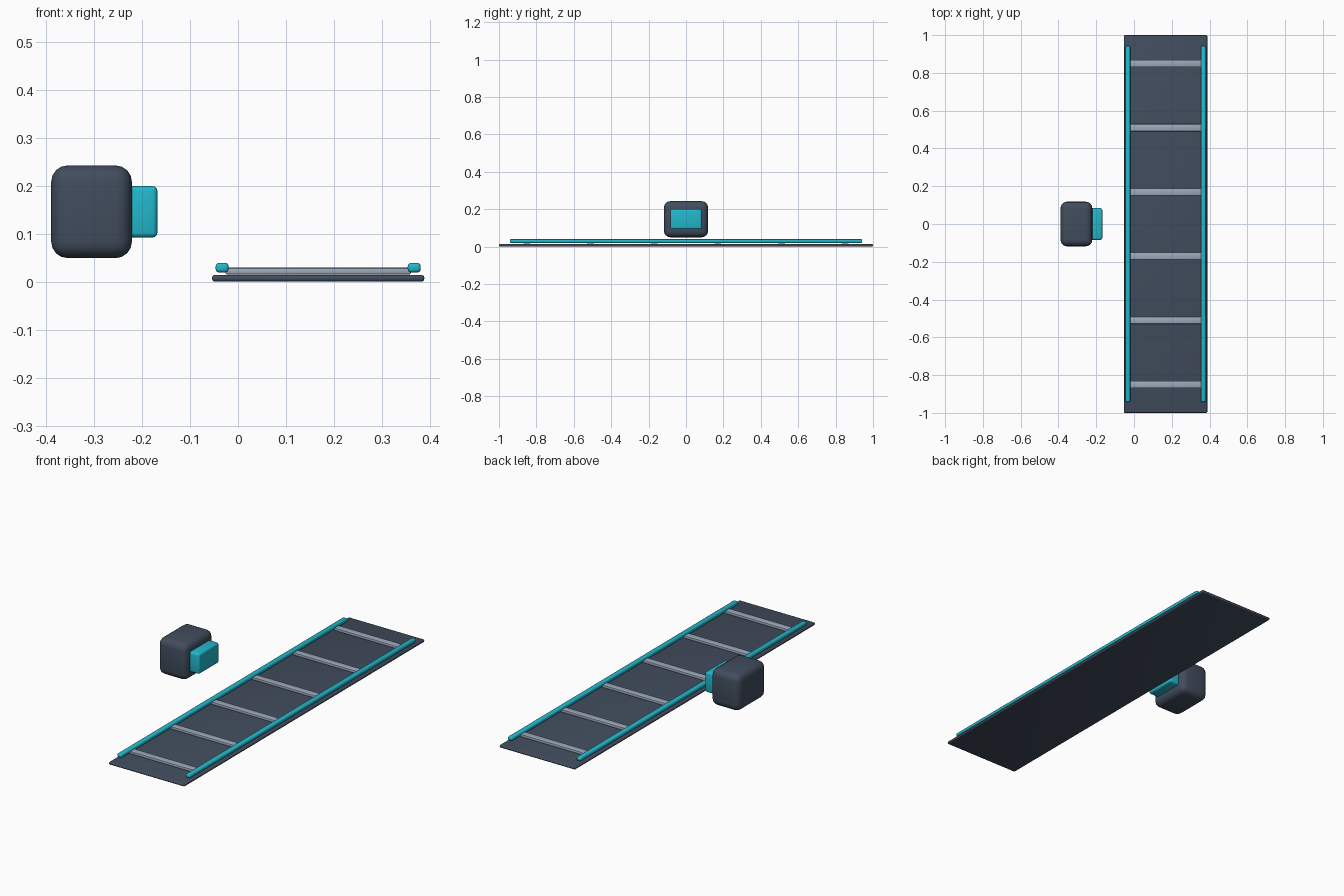
import bpy, math

if "Cube" in bpy.data.objects:
    bpy.data.objects.remove(bpy.data.objects["Cube"])


def material(name, rgb):
    m = bpy.data.materials.new(name)
    m.diffuse_color = (*rgb, 1)
    m.use_nodes = True
    m.node_tree.nodes["Principled BSDF"].inputs["Base Color"].default_value = m.diffuse_color
    return m


slate = material("slate", (0.053, 0.073, 0.109))
teal = material("teal", (0.016, 0.479, 0.604))
silver = material("silver grey", (0.34, 0.40, 0.50))


def rounded_box(name, x, y, z, bevel, segments, mat):
    """Box spanning the given (min, max) ranges, with rounded edges."""
    spans = (x, y, z)
    bpy.ops.mesh.primitive_cube_add(size=1, location=[(a + b) / 2 for a, b in spans])
    ob = bpy.context.object
    ob.name = name
    ob.scale = [b - a for a, b in spans]
    bpy.ops.object.transform_apply(location=False, rotation=False, scale=True)
    ob.data.materials.append(mat)
    mod = ob.modifiers.new("rounding", 'BEVEL')
    mod.width = bevel
    mod.segments = segments
    mod.limit_method = 'NONE'
    bpy.ops.object.modifier_apply(modifier=mod.name)
    bpy.ops.object.shade_smooth_by_angle(angle=math.radians(35))
    return ob


# Long flat base
rounded_box("base_panel", (-0.054, 0.388), (-1, 1), (0.001, 0.015), 0.006, 3, slate)

# Side rails
for side, cx in (("left", -0.033), ("right", 0.367)):
    rounded_box(side + "_rail", (cx - 0.0135, cx + 0.0135), (-0.942, 0.942),
                (0.020, 0.040), 0.007, 3, teal)

# Cross bars between the rails
for i in range(6):
    cy = -0.85 + 0.34 * i
    rounded_box("cross_bar", (-0.026, 0.360), (cy - 0.019, cy + 0.019),
                (0.0155, 0.030), 0.004, 2, silver)

# Separate housing with a front plate facing the track
rounded_box("housing", (-0.389, -0.221), (-0.118, 0.118), (0.050, 0.243), 0.034, 4, slate)
rounded_box("housing_face", (-0.245, -0.168), (-0.084, 0.084), (0.093, 0.200), 0.010, 3, teal)
